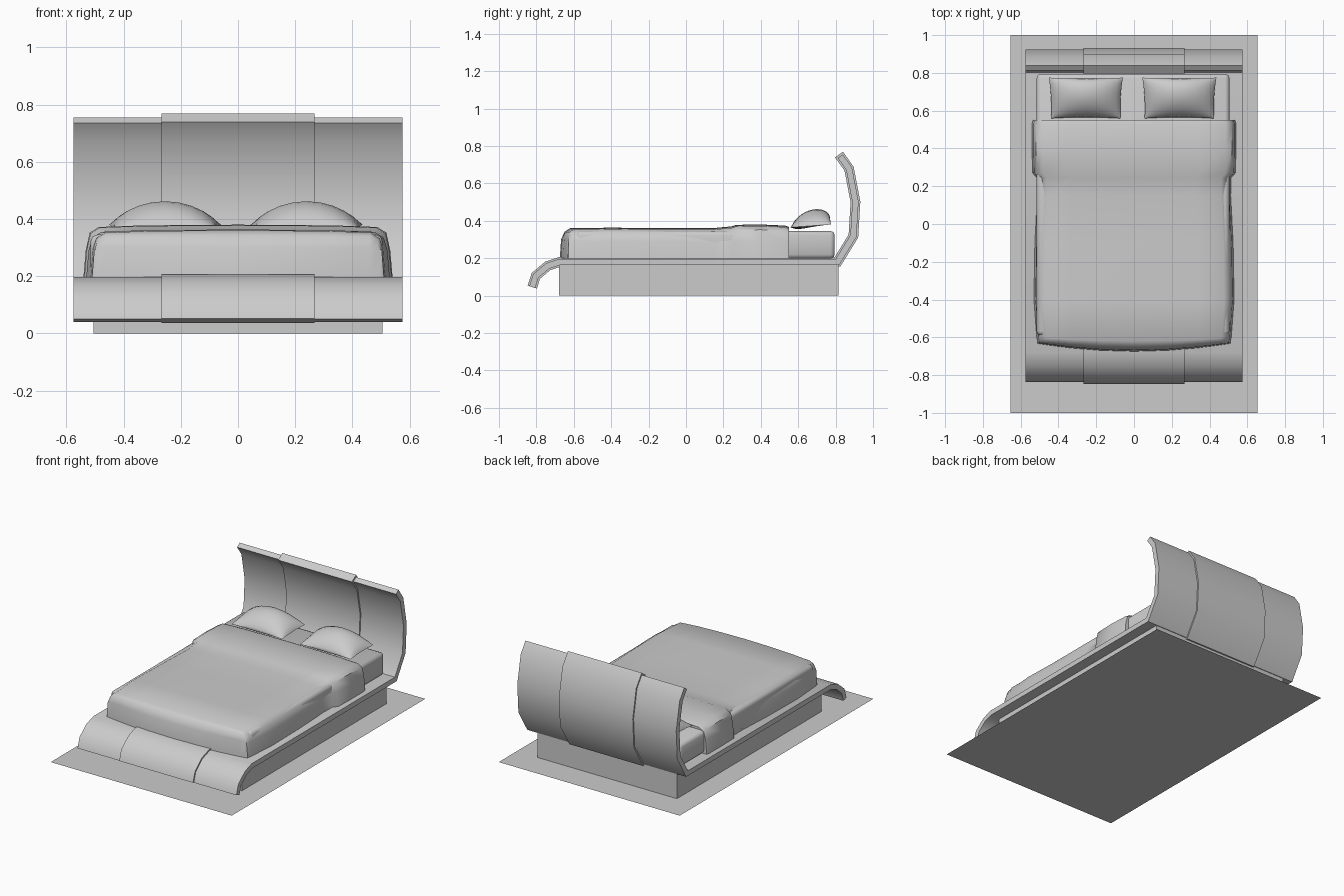
import bpy, bmesh, math
from mathutils import Vector

old = bpy.data.objects.get("Cube")
if old:
    bpy.data.objects.remove(old, do_unlink=True)

grey = bpy.data.materials.new("light_grey")
grey.use_nodes = True
grey.diffuse_color = (0.6, 0.6, 0.6, 1)
grey.node_tree.nodes["Principled BSDF"].inputs["Base Color"].default_value = (0.6, 0.6, 0.6, 1)


def finish(name, bm, angle=None):
    """Turn a bmesh into a named, coloured, optionally smooth object."""
    bmesh.ops.remove_doubles(bm, verts=bm.verts[:], dist=0.0005)
    bmesh.ops.recalc_face_normals(bm, faces=bm.faces[:])
    mesh = bpy.data.meshes.new(name)
    bm.to_mesh(mesh)
    bm.free()
    mesh.materials.append(grey)
    obj = bpy.data.objects.new(name, mesh)
    bpy.context.collection.objects.link(obj)
    if angle:
        bpy.ops.object.select_all(action="DESELECT")
        obj.select_set(True)
        bpy.context.view_layer.objects.active = obj
        bpy.ops.object.shade_smooth_by_angle(angle=math.radians(angle))
    return obj


def box(name, lo, hi, bevel=0, drop_bottom=False):
    bm = bmesh.new()
    bmesh.ops.create_cube(bm, size=1)
    for v in bm.verts:
        v.co = [a + (c + 0.5) * (b - a) for a, b, c in zip(lo, hi, v.co)]
    if drop_bottom:
        low = [f for f in bm.faces if f.normal.z < -0.9]
        bmesh.ops.delete(bm, geom=low, context="FACES_ONLY")
    if bevel:
        bmesh.ops.bevel(bm, geom=bm.edges[:], offset=bevel, segments=2,
                        affect="EDGES", profile=0.5)
    return finish(name, bm, 50 if bevel else None)


def skin(bm, rows):
    """Join equally long rows of points with quads."""
    grid = [[bm.verts.new(p) for p in row] for row in rows]
    for a, b in zip(grid, grid[1:]):
        for i in range(len(a) - 1):
            bm.faces.new((a[i], a[i + 1], b[i + 1], b[i]))
    return grid


def ribbon(name, path, thick, x0, x1):
    """Thick curved board: a (y, z) path given thickness and swept along x."""
    pts = [Vector(p) for p in path]
    segs = [(b - a).normalized() for a, b in zip(pts, pts[1:])]
    sides = ([], [])
    for i, p in enumerate(pts):
        d0, d1 = segs[max(i - 1, 0)], segs[min(i, len(segs) - 1)]
        t = (d0 + d1).normalized()
        n = Vector((-t.y, t.x)) * (thick / 2 / max(t.dot(d1), 0.5))
        sides[0].append(p + n)
        sides[1].append(p - n)
    outline = sides[0] + sides[1][::-1]
    bm = bmesh.new()
    grid = skin(bm, [[(x, p.x, p.y) for p in outline + outline[:1]] for x in (x0, x1)])
    for row in grid:
        bm.faces.new(row[:-1])
    return finish(name, bm, 40)


# Floor sheet and plinth
bm = bmesh.new()
bmesh.ops.create_grid(bm, x_segments=1, y_segments=1, size=1)
bmesh.ops.scale(bm, vec=(0.655, 1, 1), verts=bm.verts[:])
finish("floor_mat", bm)
box("plinth", (-0.505, -0.68, 0), (0.505, 0.815, 0.17), drop_bottom=True)

# Curved bed frame: foot lip, flat deck and headboard in one sweep
frame = [(-0.822, 0.045), (-0.803, 0.105), (-0.74, 0.158), (-0.675, 0.18),
         (0.81, 0.18), (0.895, 0.318), (0.906, 0.50), (0.872, 0.678), (0.825, 0.745)]
for side, s in (("left", 1), ("right", -1)):
    ribbon(side + "_frame_panel", frame, 0.033, s * 0.265, s * 0.575)
ribbon("centre_frame_panel", frame[:-1] + [(0.818, 0.754)], 0.052, -0.267, 0.267)

# Mattress
box("mattress", (-0.515, -0.59, 0.197), (0.505, 0.795, 0.345), 0.022)

# Blanket: cross-sections (y, half width, top, height limit, front bulge)
sections = [(0.55, 0.535, 0.364, 1, 0), (0.53, 0.54, 0.371, 1, 0),
            (0.40, 0.54, 0.377, 1, 0), (0.27, 0.537, 0.375, 1, 0),
            (0.245, 0.514, 0.367, 1, 0), (0.15, 0.512, 0.358, 1, 0),
            (-0.1, 0.525, 0.357, 1, 0), (-0.4, 0.53, 0.36, 1, 0),
            (-0.60, 0.515, 0.357, 1, 0.02), (-0.62, 0.51, 0.352, 0.34, 0.03),
            (-0.628, 0.51, 0.35, 0.30, 0.04), (-0.632, 0.512, 0.35, 0.197, 0.043)]
rows = []
for y, w, top, limit, bulge in sections:
    half = [(1, 0.197), (0.985, 0.29), (0.96, top - 0.025), (0.9, top - 0.005),
            (0.65, top), (0.35, top + 0.002)]
    shape = half + [(0, top + 0.003)] + [(-u, z) for u, z in reversed(half)]
    rows.append([(u * w, y - bulge * (1 - u * u), min(z, limit)) for u, z in shape])
bm = bmesh.new()
grid = skin(bm, rows)
bm.faces.new(grid[0])
finish("blanket", bm, 45)


# Pillows: two skins meeting at a thin seam, with an arched rear edge
def pillow(name, cx, n=12):
    bm = bmesh.new()
    for sign in (1, -0.4):
        rows = []
        for j in range(n + 1):
            v = math.sin((j / n - 0.5) * math.pi)
            row = []
            for i in range(n + 1):
                u = math.sin((i / n - 0.5) * math.pi)
                arch = 1 - u * u
                seam = 0.365 + (v + 1) / 2 * (0.015 + 0.04 * arch)
                puff = 0.065 * max(arch * (1 - v * v), 0) ** 0.6
                x = cx + u * (0.19 + 0.006 * v - 0.006 * (1 - v * v))
                row.append((x, 0.667 + v * (0.108 - 0.006 * arch), seam + sign * puff))
            rows.append(row)
        skin(bm, rows)
    finish(name, bm, 60)


pillow("left_pillow", 0.24)
pillow("right_pillow", -0.255)
